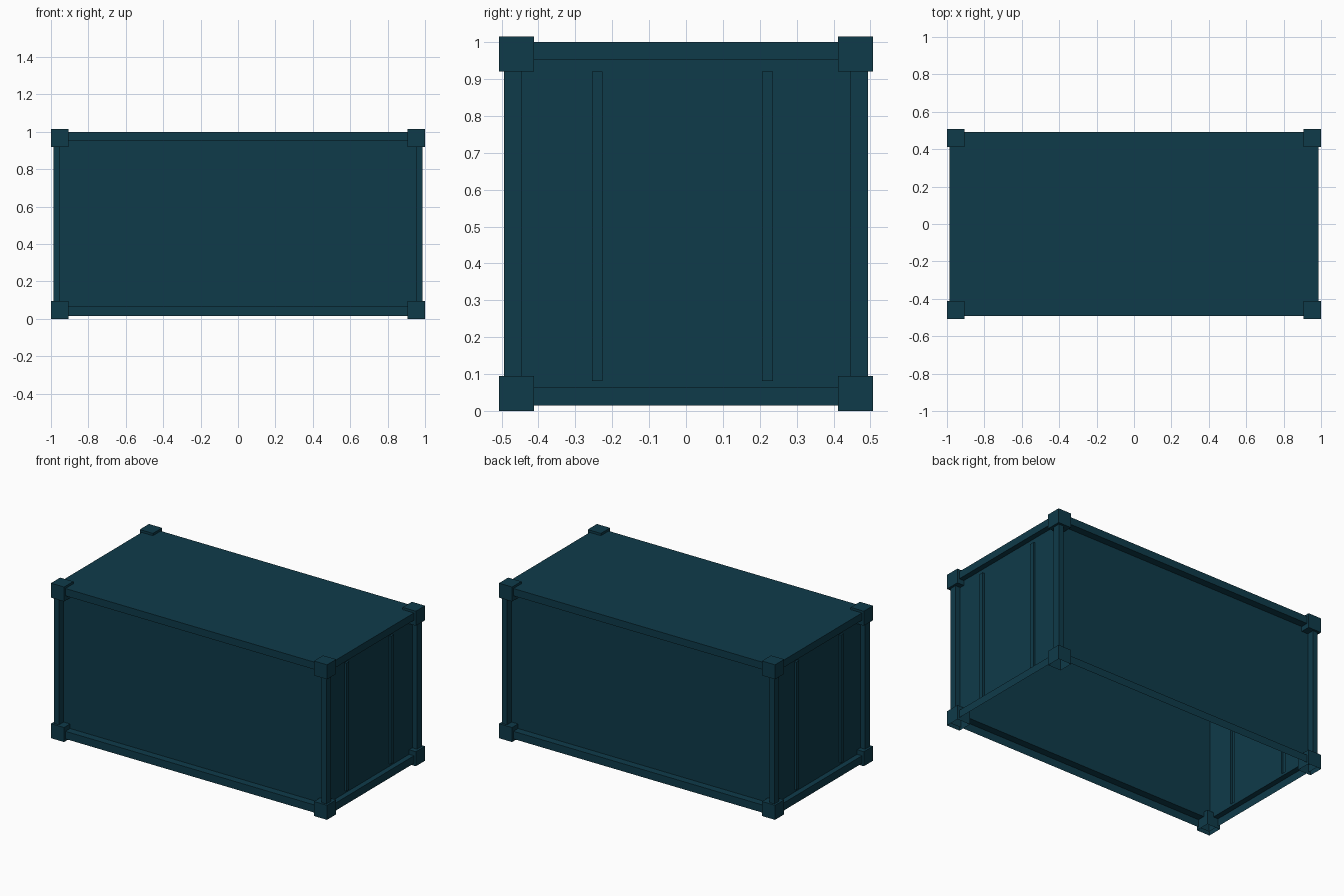
import bpy, bmesh

if "Cube" in bpy.data.objects:
    bpy.data.objects.remove(bpy.data.objects["Cube"])

teal = bpy.data.materials.new("dark teal paint")
teal.diffuse_color = (0.0045, 0.043, 0.068, 1)
teal.use_nodes = True
teal.node_tree.nodes["Principled BSDF"].inputs["Base Color"].default_value = teal.diffuse_color

OX, OY = 0.986, 0.493      # outer frame half sizes
WX, WY = 0.951, 0.445      # recessed wall half sizes
Z0, Z1, Z2, Z3 = 0.015, 0.065, 0.952, 1.0


def finish(name, bm):
    bmesh.ops.remove_doubles(bm, verts=bm.verts[:], dist=1e-5)
    bmesh.ops.recalc_face_normals(bm, faces=bm.faces[:])
    me = bpy.data.meshes.new(name)
    bm.to_mesh(me)
    bm.free()
    me.materials.append(teal)
    ob = bpy.data.objects.new(name, me)
    bpy.context.collection.objects.link(ob)
    return ob


def box(name, lo, hi, open_bottom=False):
    bm = bmesh.new()
    bmesh.ops.create_cube(bm, size=1)
    for v in bm.verts:
        v.co = [lo[i] if v.co[i] < 0 else hi[i] for i in range(3)]
    if open_bottom:
        bm.normal_update()
        bmesh.ops.delete(bm, geom=[f for f in bm.faces if f.normal.z < -0.9],
                         context='FACES_ONLY')
    return finish(name, bm)


# Body shell: lower rail, ledge, long walls, upper rail and roof, open below
bm = bmesh.new()
levels = [(OX, OY, Z0), (OX, OY, Z1), (WX, WY, Z1), (WX, WY, Z2), (OX, OY, Z2), (OX, OY, Z3)]
rings = [[bm.verts.new((sx * x, sy * y, z)) for sx, sy in ((-1, -1), (1, -1), (1, 1), (-1, 1))]
         for x, y, z in levels]
for n, (a, b) in enumerate(zip(rings, rings[1:])):
    for i in range(4):
        if n == 2 and i in (1, 3):   # end walls are built separately
            continue
        j = (i + 1) % 4
        bm.faces.new((a[i], a[j], b[j], b[i]))
bm.faces.new(rings[-1])
finish("container_shell", bm)

# End walls with two raised vertical ribs each
ys = [-WY, -0.255, -0.226, 0.206, 0.236, WY]
zs = [Z1, 0.082, 0.92, Z2]
for s, label in ((1, "right"), (-1, "left")):
    bm = bmesh.new()
    for i in range(5):
        for k in range(3):
            corners = [(ys[i], zs[k]), (ys[i + 1], zs[k]), (ys[i + 1], zs[k + 1]), (ys[i], zs[k + 1])]
            base = [bm.verts.new((s * WX, y, z)) for y, z in corners]
            if i in (1, 3) and k == 1:
                top = [bm.verts.new((s * (WX + 0.013), y, z)) for y, z in corners]
                bm.faces.new(top)
                for a in range(4):
                    b = (a + 1) % 4
                    bm.faces.new((base[a], base[b], top[b], top[a]))
            else:
                bm.faces.new(base)
    wall = finish("end_wall_" + label, bm)
    # make sure the wall faces outward
    if sum(p.normal.x * p.area for p in wall.data.polygons) * s < 0:
        wall.data.flip_normals()

# Corner posts and corner blocks
for sx, nx in ((-1, "left"), (1, "right")):
    for sy, ny in ((-1, "front"), (1, "back")):
        def span(s, a, b):
            return sorted((s * a, s * b))
        px, py = span(sx, WX, OX), span(sy, WY, OY)
        box(f"post_{ny}_{nx}", (px[0], py[0], Z1), (px[1], py[1], Z2))
        cx, cy = span(sx, 0.905, 1.0), span(sy, 0.412, 0.507)
        box(f"lower_block_{ny}_{nx}", (cx[0], cy[0], 0), (cx[1], cy[1], 0.095), True)
        box(f"upper_block_{ny}_{nx}", (cx[0], cy[0], 0.92), (cx[1], cy[1], 1.015))
